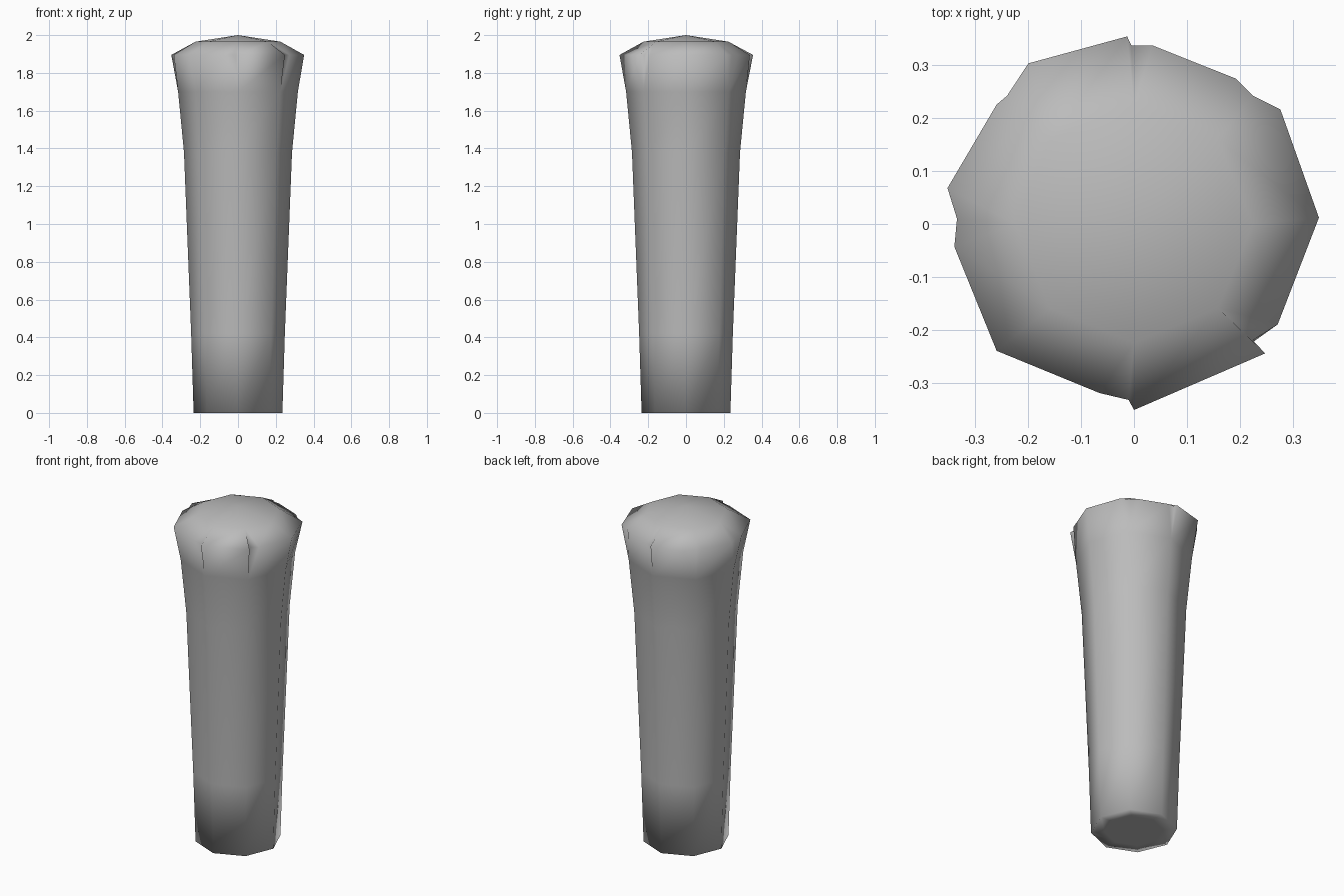
import bpy, bmesh
from math import cos, sin, radians

cube = bpy.data.objects.get("Cube")
if cube:
    bpy.data.objects.remove(cube)

mat = bpy.data.materials.new("plain_grey")
mat.use_nodes = True
grey = (0.5, 0.5, 0.5, 1)
mat.diffuse_color = grey
mat.node_tree.nodes["Principled BSDF"].inputs["Base Color"].default_value = grey

SIDES = 8
bm = bmesh.new()


def ring(radius, z):
    angles = [radians(45 * i) for i in range(SIDES)]
    return [bm.verts.new((radius * cos(a), radius * sin(a), z)) for a in angles]


def bridge(low, high):
    for i in range(SIDES):
        j = (i + 1) % SIDES
        bm.faces.new((low[i], low[j], high[j], high[i]))


# Tapered shaft, with an inset base
base = ring(0.16, 0)
bm.faces.new(base[::-1])
below = base
for radius, z in [(0.235, 0), (0.248, 0.42), (0.286, 1.38), (0.317, 1.7)]:
    above = ring(radius, z)
    bridge(below, above)
    below = above
neck = below

# Domed cap
dome = ring(0.225, 1.965)
peak = bm.verts.new((0, 0, 2))
for i in range(SIDES):
    bm.faces.new((dome[i], dome[(i + 1) % SIDES], peak))

# Flared lip: each panel has its own start and end, split from its neighbours
RIM_Z = 1.895
starts = [(.35, .012), (.193, .275), (-.013, .355), (-.26, .226),
          (-.34, -.043), (-.26, -.24), (0, -.352), (.272, -.19)]
ends = [(.277, .217), (.035, .338), (-.2, .304), (-.353, .068),
        (-.26, -.24), (-.065, -.32), (.248, -.245), (.35, .012)]
notches = {1: (.225, .243), 2: (-.005, .338), 3: (-.24, .243),
           4: (-.335, .01), 6: (-.01, -.333), 7: (.225, -.22)}


def rim(point):
    return bm.verts.new((*point, RIM_Z))


first = [rim(p) for p in starts]
last = [rim(p) if (i + 1) % SIDES in notches else first[(i + 1) % SIDES]
        for i, p in enumerate(ends)]
for i in range(SIDES):
    j = (i + 1) % SIDES
    bm.faces.new((neck[i], neck[j], last[i], first[i]))
    bm.faces.new((first[i], last[i], dome[j], dome[i]))

# Split walls between neighbouring panels
for i, point in notches.items():
    n = rim(point)
    for a, b in ((last[i - 1], n), (n, first[i])):
        bm.faces.new((neck[i], b, a))
        bm.faces.new((a, b, dome[i]))

bmesh.ops.recalc_face_normals(bm, faces=bm.faces)
for face in bm.faces:
    face.smooth = True

mesh = bpy.data.meshes.new("post")
bm.to_mesh(mesh)
bm.free()
mesh.materials.append(mat)
post = bpy.data.objects.new("post", mesh)
bpy.context.collection.objects.link(post)
